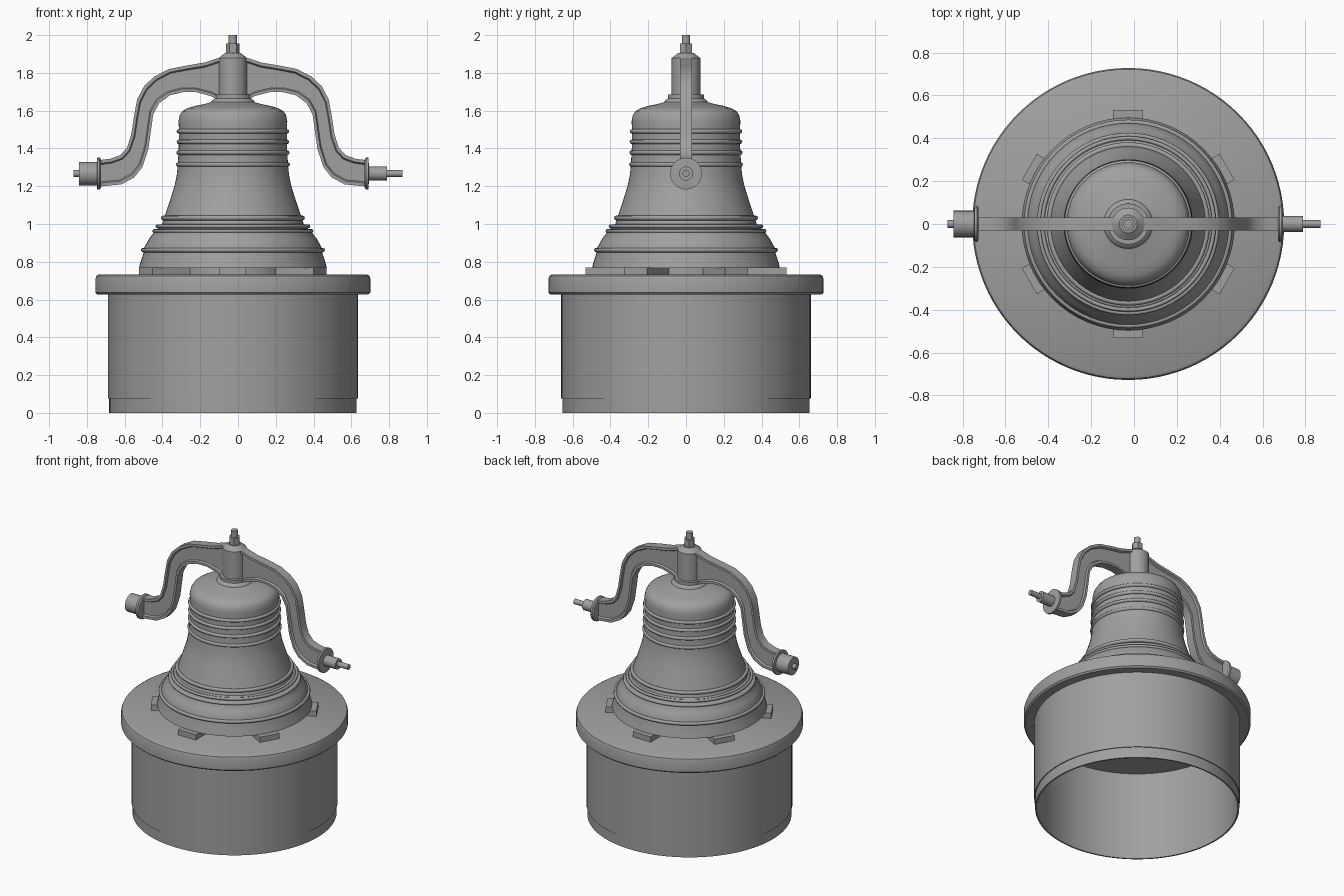
import bpy, bmesh, math
from mathutils import Matrix, Vector

cube = bpy.data.objects.get("Cube")
if cube:
    bpy.data.objects.remove(cube, do_unlink=True)

AXIS = -0.027   # x of the bell's centre line
ARM_Z = 1.267   # height of the yoke pivots

metal = bpy.data.materials.new("grey_metal")
metal.use_nodes = True
GREY = (0.35, 0.35, 0.35, 1)
metal.diffuse_color = GREY
metal.node_tree.nodes["Principled BSDF"].inputs["Base Color"].default_value = GREY


def finish(name, bm, matrix=Matrix(), angle=32):
    """Turn a bmesh into a shaded object placed relative to the bell axis."""
    bmesh.ops.remove_doubles(bm, verts=bm.verts, dist=1e-5)
    bmesh.ops.recalc_face_normals(bm, faces=bm.faces)
    bm.transform(matrix)
    me = bpy.data.meshes.new(name)
    bm.to_mesh(me)
    bm.free()
    me.materials.append(metal)
    me.shade_smooth()
    me.set_sharp_from_angle(angle=math.radians(angle))
    ob = bpy.data.objects.new(name, me)
    ob.location.x = AXIS
    bpy.context.collection.objects.link(ob)
    return ob


def lathe(name, profile, matrix=Matrix(), steps=64, angle=32):
    """Revolve (radius, height) points around z."""
    bm = bmesh.new()
    vs = [bm.verts.new((r, 0, z)) for r, z in profile]
    es = [bm.edges.new(pair) for pair in zip(vs, vs[1:])]
    bmesh.ops.spin(bm, geom=vs + es, cent=(0, 0, 0), axis=(0, 0, 1),
                   angle=math.tau, steps=steps)
    return finish(name, bm, matrix, angle)


def bead(name, radius, z, size):
    """Raised half-round moulding around the bell."""
    ring = [(radius + size * math.cos(a * math.tau / 8),
             z + size * math.sin(a * math.tau / 8)) for a in range(9)]
    return lathe(name, ring, angle=60)


# Base: open drum with a foot band, capped by a chamfered plate
lathe("drum", [(0.645, 0.64), (0.645, 0), (0.655, 0), (0.655, 0.075),
               (0.661, 0.075), (0.661, 0.64)], steps=96)
lathe("base_plate", [(0, 0.627), (0.718, 0.627), (0.728, 0.637), (0.728, 0.71),
                     (0.722, 0.726), (0.71, 0.733), (0, 0.733)], steps=96)

# Spacer and six lugs carrying the bell
lathe("spacer", [(0, 0.73), (0.31, 0.73), (0.31, 0.8), (0, 0.8)])
for i in range(6):
    bm = bmesh.new()
    bmesh.ops.create_cube(bm, size=1)
    bm.transform(Matrix.Translation((0.405, 0, 0.751)) @ Matrix.Diagonal((0.256, 0.14, 0.038, 1)))
    finish(f"lug_{i + 1}", bm, Matrix.Rotation(math.radians(30 + 60 * i), 4, 'Z'))

# Bell body with its steps, then the bead mouldings
lathe("bell", [(0, 0.79), (0.45, 0.79), (0.46, 0.768), (0.497, 0.768), (0.492, 0.79),
               (0.472, 0.85), (0.47, 0.875), (0.445, 0.92), (0.415, 0.96),
               (0.415, 0.972), (0.398, 0.975), (0.39, 0.995), (0.375, 1.0),
               (0.365, 1.03), (0.355, 1.06), (0.338, 1.11), (0.322, 1.16),
               (0.307, 1.21), (0.297, 1.26), (0.292, 1.31), (0.287, 1.4),
               (0.286, 1.5), (0.288, 1.545), (0.282, 1.575), (0.268, 1.597),
               (0.24, 1.613), (0.2, 1.625), (0.15, 1.635), (0.115, 1.645),
               (0.11, 1.655), (0.095, 1.665), (0.095, 1.685), (0, 1.685)], angle=40)
for i, (r, z, s) in enumerate([(0.475, 0.862, 0.012), (0.416, 0.963, 0.01),
                               (0.4, 0.988, 0.01), (0.368, 1.032, 0.013),
                               (0.29, 1.315, 0.012), (0.288, 1.378, 0.012),
                               (0.286, 1.435, 0.012), (0.286, 1.49, 0.012)]):
    bead(f"bell_bead_{i + 1}", r, z, s)

# Hub, hexagonal nut and stud on top
lathe("hub", [(0, 1.66), (0.076, 1.66), (0.076, 1.878), (0.068, 1.884),
              (0.042, 1.905), (0, 1.905)], steps=40)
lathe("top_nut", [(0, 1.9), (0.036, 1.9), (0.036, 1.955), (0, 1.955)], steps=6)
lathe("top_stud", [(0, 1.95), (0.022, 1.95), (0.022, 2.0), (0, 2.0)], steps=16)

# Yoke arms: an I-section swept between upper and lower edge lines
UPPER = [(0.04, 1.88), (0.08, 1.878), (0.15, 1.855), (0.25, 1.838), (0.34, 1.82), (0.417, 1.78),
         (0.47, 1.73), (0.507, 1.66), (0.522, 1.58), (0.538, 1.475), (0.56, 1.405),
         (0.596, 1.365), (0.65, 1.345), (0.71, 1.338)]
LOWER = [(0.04, 1.64), (0.08, 1.657), (0.116, 1.677), (0.195, 1.698), (0.264, 1.698), (0.332, 1.682),
         (0.39, 1.64), (0.422, 1.58), (0.433, 1.5), (0.448, 1.395), (0.48, 1.3),
         (0.522, 1.247), (0.59, 1.21), (0.71, 1.198)]
LIP, EDGE, WEB = 0.018, 0.031, 0.018


def yoke_arm(name, side):
    bm = bmesh.new()
    rings = []
    for (ux, uz), (lx, lz) in zip(UPPER, LOWER):
        top, low = Vector((ux, 0, uz)), Vector((lx, 0, lz))
        down = (low - top).normalized()
        half = [(top, EDGE), (top + down * LIP, EDGE), (top + down * LIP * 1.4, WEB),
                (low - down * LIP * 1.4, WEB), (low - down * LIP, EDGE), (low, EDGE)]
        loop = [(p, y) for p, y in half] + [(p, -y) for p, y in reversed(half)]
        rings.append([bm.verts.new((p.x * side, y, p.z)) for p, y in loop])
    for a, b in zip(rings, rings[1:]):
        for i in range(len(a)):
            j = (i + 1) % len(a)
            bm.faces.new((a[i], a[j], b[j], b[i]))
    bm.faces.new(rings[0])
    bm.faces.new(rings[-1])
    finish(name, bm)


# Pivots: flange, journal and pin stacked along x
def pivot(name, side, journal_r, journal_end, pin_end):
    turn = Matrix.Translation((0, 0, ARM_Z)) @ Matrix.Rotation(side * math.pi / 2, 4, 'Y')
    lathe(name, [(0, 0.698), (0.074, 0.698), (0.084, 0.705), (0.084, 0.718), (journal_r, 0.72),
                 (journal_r, journal_end), (0.018, journal_end),
                 (0.018, pin_end), (0, pin_end)], turn, steps=32)


yoke_arm("left_yoke_arm", 1)
yoke_arm("right_yoke_arm", -1)
pivot("left_pivot", 1, 0.037, 0.815, 0.897)
pivot("right_pivot", -1, 0.062, 0.815, 0.843)
